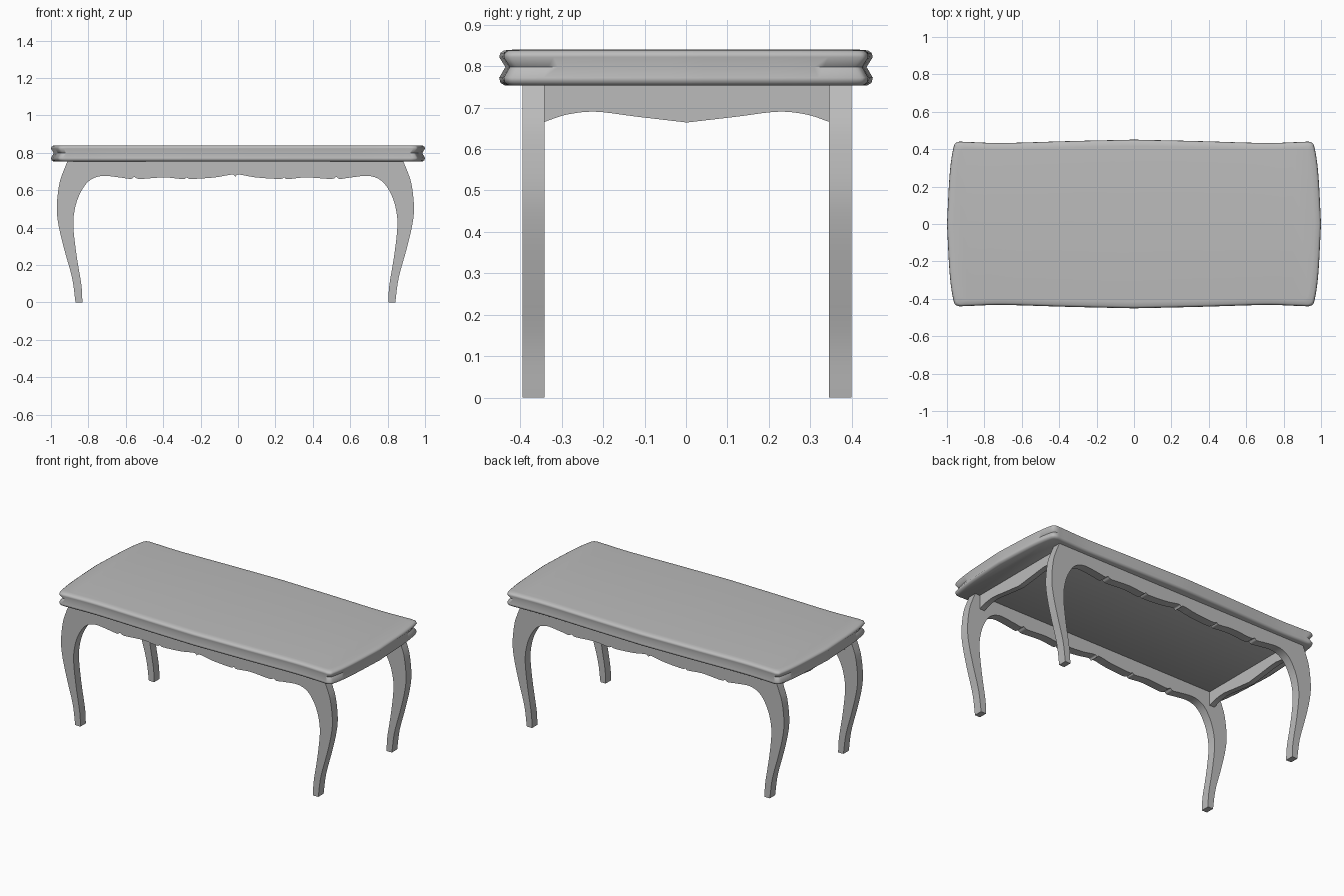
import bpy, bmesh
from mathutils import Vector
from math import radians

if "Cube" in bpy.data.objects:
    bpy.data.objects.remove(bpy.data.objects["Cube"], do_unlink=True)

GREY = (0.5, 0.5, 0.5, 1)
grey = bpy.data.materials.new("plain grey")
grey.use_nodes = True
grey.diffuse_color = GREY
grey.node_tree.nodes["Principled BSDF"].inputs["Base Color"].default_value = GREY

X_SHIFT = -0.014   # the frame sits slightly off the middle of the top
Y_SHIFT = 0.002


def smooth_path(points, steps=5):
    """Catmull-Rom curve through 2D points."""
    pts = [Vector(p) for p in points]
    pts = [2 * pts[0] - pts[1]] + pts + [2 * pts[-1] - pts[-2]]
    path = []
    for a, b, c, d in zip(pts, pts[1:], pts[2:], pts[3:]):
        for i in range(steps):
            t = i / steps
            path.append(0.5 * (2 * b + (c - a) * t + (2 * a - 5 * b + 4 * c - d) * t ** 2
                               + (3 * b - a - 3 * c + d) * t ** 3))
    return path + [pts[-2]]


def mirrored(half):
    """Append the x-mirror of an open path that ends on the centre line."""
    return half + [Vector((-p.x, p.y)) for p in reversed(half[:-1])]


def finish(name, bm, angle):
    bmesh.ops.recalc_face_normals(bm, faces=bm.faces)
    mesh = bpy.data.meshes.new(name)
    bm.to_mesh(mesh)
    bm.free()
    mesh.materials.append(grey)
    obj = bpy.data.objects.new(name, mesh)
    bpy.context.collection.objects.link(obj)
    bpy.ops.object.select_all(action="DESELECT")
    obj.select_set(True)
    bpy.context.view_layer.objects.active = obj
    bpy.ops.object.shade_smooth_by_angle(angle=radians(angle))


def skin(rings, name, angle):
    """Join matching closed rings of points and cap both ends."""
    bm = bmesh.new()
    loops = [[bm.verts.new(p) for p in ring] for ring in rings]
    n = len(loops[0])
    for low, high in zip(loops, loops[1:]):
        for i in range(n):
            j = (i + 1) % n
            bm.faces.new((low[i], low[j], high[j], high[i]))
    bm.faces.new(loops[0])
    bm.faces.new(loops[-1])
    finish(name, bm, angle)


# Tabletop: bowed outline swept through a grooved edge profile
quarter = smooth_path([(1, 0), (0.986, 0.26), (0.967, 0.4), (0.945, 0.437),
                       (0.88, 0.438), (0.7, 0.433), (0.35, 0.443), (0, 0.451)], 6)
back = mirrored(quarter)
outline = back + [Vector((p.x, -p.y)) for p in reversed(back[1:-1])]
edge = [(0.014, 0.753), (0.003, 0.76), (0, 0.772), (0.015, 0.798),
        (0, 0.822), (0.003, 0.832), (0.012, 0.838), (0.035, 0.84)]
skin([[(p.x * (1 - d), p.y * (1 - d / 0.45), z) for p in outline] for d, z in edge],
     "tabletop", 65)

# Long frames: two curved legs and a scalloped apron cut from one board
outer = smooth_path([(-0.893, 0.765), (-0.92, 0.7), (-0.942, 0.63), (-0.955, 0.51), (-0.945, 0.41),
                     (-0.914, 0.28), (-0.873, 0.13), (-0.855, 0)])
inner = smooth_path([(-0.818, 0), (-0.823, 0.09), (-0.849, 0.25), (-0.866, 0.4), (-0.86, 0.49),
                     (-0.834, 0.575), (-0.785, 0.647), (-0.715, 0.676), (-0.62, 0.668),
                     (-0.56, 0.66), (-0.54, 0.67), (-0.51, 0.66), (-0.38, 0.668),
                     (-0.28, 0.659), (-0.262, 0.668), (-0.235, 0.66), (-0.11, 0.668),
                     (-0.02, 0.683), (0, 0.672)])
board = mirrored(outer + inner)
for name, side in (("front_frame", -1), ("back_frame", 1)):
    skin([[(p.x + X_SHIFT, side * y + Y_SHIFT, p.y) for p in board] for y in (0.343, 0.397)],
         name, 35)

# Short aprons: wavy boards between the frames
wave = mirrored(smooth_path([(-0.345, 0.665), (-0.29, 0.683), (-0.22, 0.69), (-0.12, 0.678), (0, 0.664)]))
panel = [Vector((-0.345, 0.765))] + wave + [Vector((0.345, 0.765))]
for name, side in (("right_apron", -1), ("left_apron", 1)):
    skin([[(side * x + X_SHIFT, p.x + Y_SHIFT, p.y) for p in panel] for x in (0.83, 0.865)],
         name, 35)
